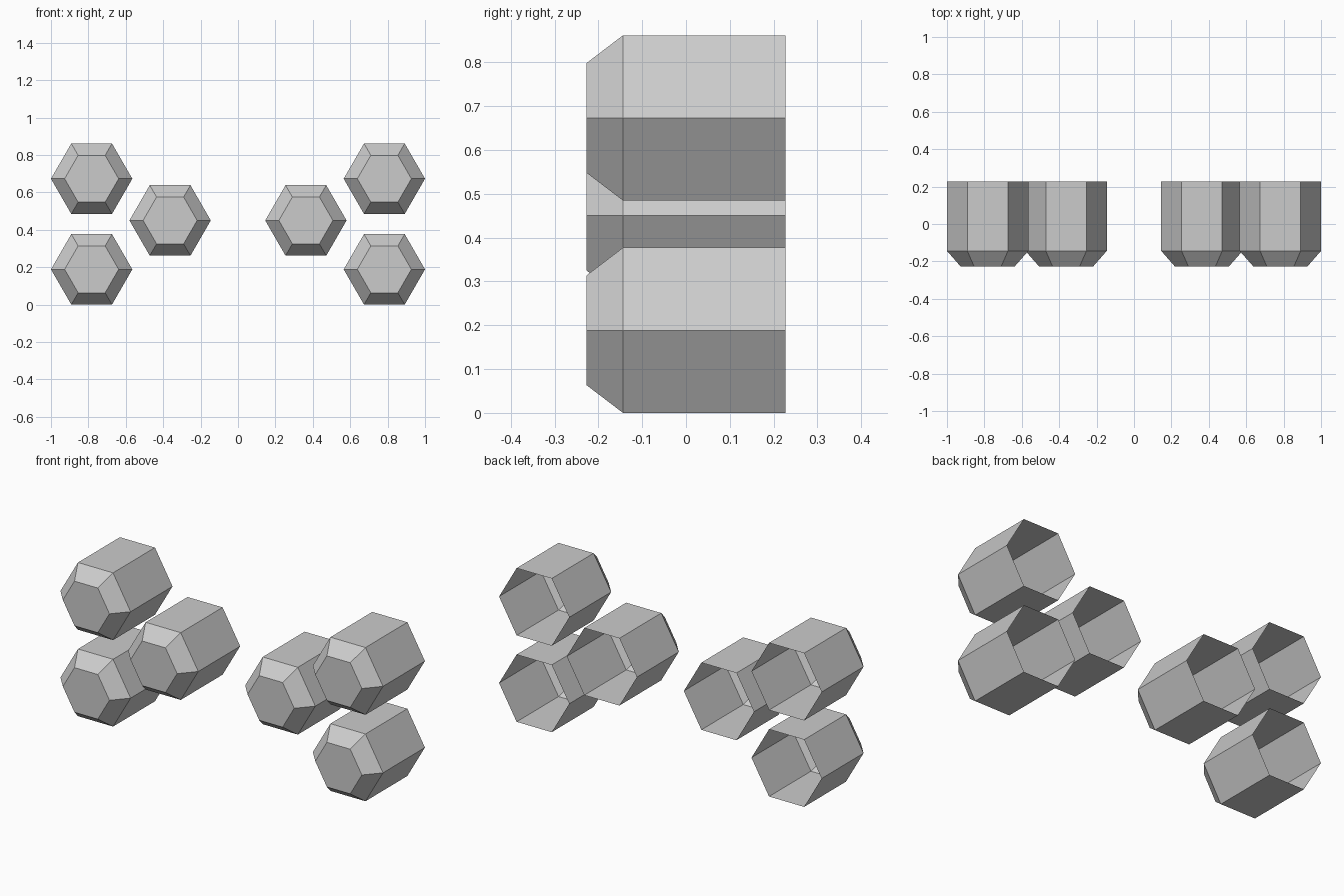
import bpy, bmesh
from math import cos, sin, pi

if "Cube" in bpy.data.objects:
    bpy.data.objects.remove(bpy.data.objects["Cube"])

R, R_FRONT = 0.2175, 0.1445
Y_BACK, Y_SHOULDER, Y_FRONT = 0.227, -0.144, -0.227


def hex_stud(name, x, z):
    """Six-sided shell along y: open back, straight sides, chamfered closed front."""
    bm = bmesh.new()
    rings = []
    for r, y in ((R, Y_BACK), (R, Y_SHOULDER), (R_FRONT, Y_FRONT)):
        rings.append([bm.verts.new((r * cos(i * pi / 3), y, r * sin(i * pi / 3)))
                      for i in range(6)])
    # side walls and chamfer
    for a, b in zip(rings, rings[1:]):
        for i in range(6):
            j = (i + 1) % 6
            bm.faces.new((a[i], a[j], b[j], b[i]))
    # front cap
    cap = bm.faces.new(rings[-1])
    bm.normal_update()
    if cap.normal.y > 0:
        cap.normal_flip()
    for f in bm.faces:
        c = f.calc_center_median()
        if f is not cap and f.normal.x * c.x + f.normal.z * c.z < 0:
            f.normal_flip()
    mesh = bpy.data.meshes.new(name)
    bm.to_mesh(mesh)
    bm.free()
    obj = bpy.data.objects.new(name, mesh)
    obj.location = (x, 0, z)
    bpy.context.collection.objects.link(obj)


# mirrored clusters of three studs
for side, s in (("left", -1), ("right", 1)):
    hex_stud(f"{side}_lower_stud", s * 0.7825, 0.1885)
    hex_stud(f"{side}_upper_stud", s * 0.7825, 0.673)
    hex_stud(f"{side}_inner_stud", s * 0.363, 0.45)
